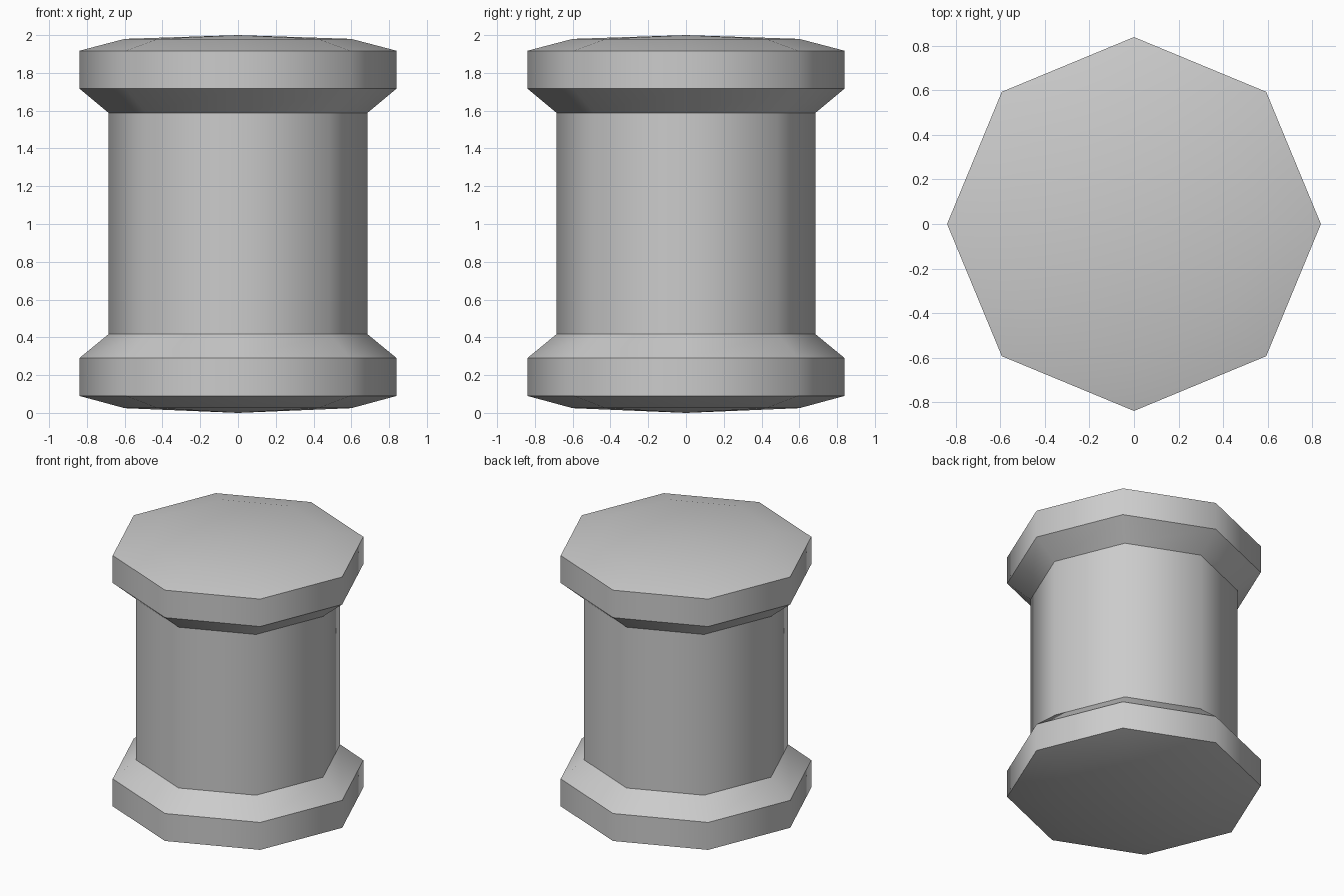
import bpy, bmesh, math

if "Cube" in bpy.data.objects:
    bpy.data.objects.remove(bpy.data.objects["Cube"])

SIDES = 8

# half profile (radius, z) from lower rim of the domed base to the domed top
PROFILE = [(0.60, 0.025), (0.84, 0.09), (0.84, 0.29), (0.685, 0.417),
           (0.685, 1.588), (0.84, 1.717), (0.84, 1.917), (0.60, 1.98)]


def lathe(name, profile, bottom_z, top_z):
    bm = bmesh.new()
    rings = []
    for r, z in profile:
        angles = [2 * math.pi * i / SIDES for i in range(SIDES)]
        rings.append([bm.verts.new((r * math.cos(a), r * math.sin(a), z)) for a in angles])
    low = bm.verts.new((0, 0, bottom_z))
    high = bm.verts.new((0, 0, top_z))
    for i in range(SIDES):
        j = (i + 1) % SIDES
        for a, b in zip(rings, rings[1:]):
            bm.faces.new((a[i], a[j], b[j], b[i]))
        # shallow domed caps
        bm.faces.new((low, rings[0][j], rings[0][i]))
        bm.faces.new((high, rings[-1][i], rings[-1][j]))
    mesh = bpy.data.meshes.new(name)
    bm.to_mesh(mesh)
    bm.free()
    obj = bpy.data.objects.new(name, mesh)
    bpy.context.collection.objects.link(obj)
    return obj


# spool: octagonal column with flared collars at both ends
spool = lathe("spool", PROFILE, 0.0, 2.0)
bpy.context.view_layer.objects.active = spool
spool.select_set(True)
bpy.ops.object.shade_smooth_by_angle(angle=math.radians(46))
